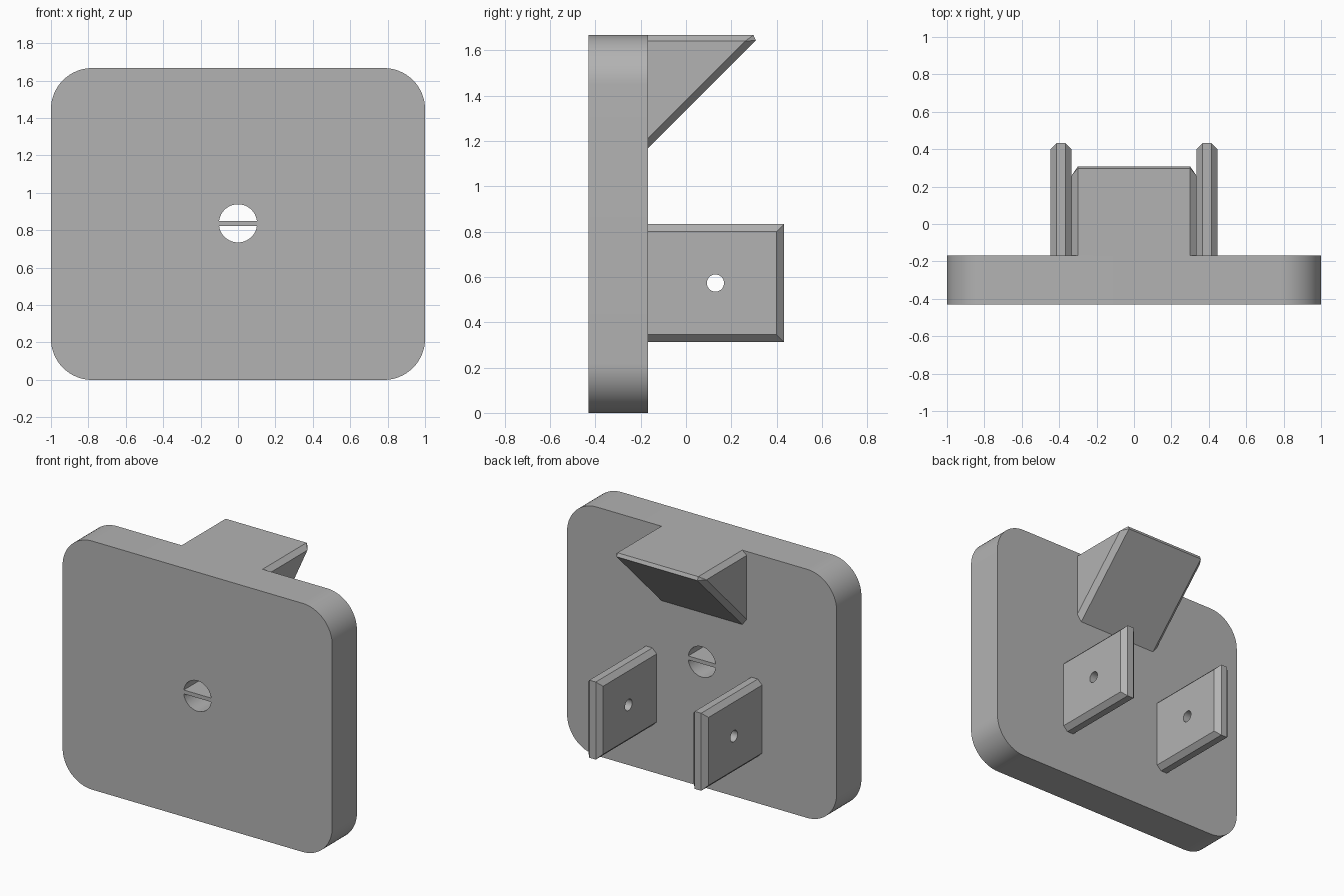
import bpy, bmesh, math

if "Cube" in bpy.data.objects:
    bpy.data.objects.remove(bpy.data.objects["Cube"])

grey = bpy.data.materials.new("mid grey")
grey.diffuse_color = (0.45, 0.45, 0.45, 1)
grey.use_nodes = True
grey.node_tree.nodes["Principled BSDF"].inputs["Base Color"].default_value = grey.diffuse_color

BACK, FRONT, TOP = -0.168, -0.43, 1.667


def finish(name, bm):
    bmesh.ops.recalc_face_normals(bm, faces=bm.faces)
    mesh = bpy.data.meshes.new(name)
    bm.to_mesh(mesh)
    bm.free()
    mesh.materials.append(grey)
    ob = bpy.data.objects.new(name, mesh)
    bpy.context.collection.objects.link(ob)
    return ob


def prism(name, outline, to3d, a, b):
    """Extrude a 2D outline between depths a and b."""
    bm = bmesh.new()
    lo = [bm.verts.new(to3d(p, a)) for p in outline]
    hi = [bm.verts.new(to3d(p, b)) for p in outline]
    bm.faces.new(lo)
    bm.faces.new(hi)
    n = len(outline)
    for i in range(n):
        j = (i + 1) % n
        bm.faces.new((lo[i], lo[j], hi[j], hi[i]))
    return finish(name, bm)


def hull(name, points):
    """Closed faceted solid around the given corner points."""
    bm = bmesh.new()
    for p in points:
        bm.verts.new(p)
    bmesh.ops.convex_hull(bm, input=bm.verts[:])
    bmesh.ops.dissolve_limit(bm, angle_limit=0.01, verts=bm.verts[:], edges=bm.edges[:])
    return finish(name, bm)


def arc(cx, cz, r, a0, a1, n):
    return [(cx + r * math.cos(a0 + (a1 - a0) * i / n),
             cz + r * math.sin(a0 + (a1 - a0) * i / n)) for i in range(n + 1)]


def cut(ob, cutter):
    m = ob.modifiers.new("cut", 'BOOLEAN')
    m.operation, m.solver, m.object = 'DIFFERENCE', 'EXACT', cutter
    bpy.context.view_layer.objects.active = ob
    bpy.ops.object.modifier_apply(modifier=m.name)
    bpy.data.objects.remove(cutter)


def smooth(ob):
    bpy.ops.object.select_all(action='DESELECT')
    ob.select_set(True)
    bpy.context.view_layer.objects.active = ob
    bpy.ops.object.shade_smooth_by_angle(angle=math.radians(30))


along_y = lambda p, d: (p[0], d, p[1])
along_x = lambda p, d: (d, p[0], p[1])

# Rounded backing plate
R, outline = 0.22, []
for k, (cx, cz) in enumerate([(1 - R, TOP - R), (R - 1, TOP - R), (R - 1, R), (1 - R, R)]):
    outline += arc(cx, cz, R, k * math.pi / 2, (k + 1) * math.pi / 2, 16)
plate = prism("backing_plate", outline, along_y, FRONT, BACK)

# Round hole, left with a thin bar across it
r, mid, half = 0.102, 0.837, 0.013
t = math.asin(half / r)
for a0, a1 in ((t, math.pi - t), (math.pi + t, 2 * math.pi - t)):
    cut(plate, prism("hole_cutter", arc(0, mid, r, a0, a1, 24), along_y, -0.6, 0))
smooth(plate)

# Wedge hook along the top edge, with chamfered sides
pts = []
for s in (-1, 1):
    pts += [(s * 0.30, y, z) for y, z in
            ((BACK, 1.168), (0.308, 1.644), (0.298, TOP), (BACK, TOP))]
    pts += [(s * 0.333, y, z) for y, z in
            ((BACK, 1.212), (0.26, 1.64), (BACK, 1.64))]
hull("wedge_hook", pts)

# Pair of chamfered side tabs, each with a cross hole
c = 0.032
for side, name in ((-1, "left_tab"), (1, "right_tab")):
    pts = []
    for x, inset in ((0.335, c), (0.335 + c, 0), (0.447 - c, 0), (0.447, c)):
        pts += [(side * x, y, z) for y in (BACK, 0.432 - inset)
                for z in (0.313 + inset, 0.833 - inset)]
    tab = hull(name, pts)
    ring = arc(0.13, 0.573, 0.038, 0, 2 * math.pi, 32)[:-1]
    cut(tab, prism("pin_cutter", ring, along_x, side * 0.2, side * 0.6))
    smooth(tab)
